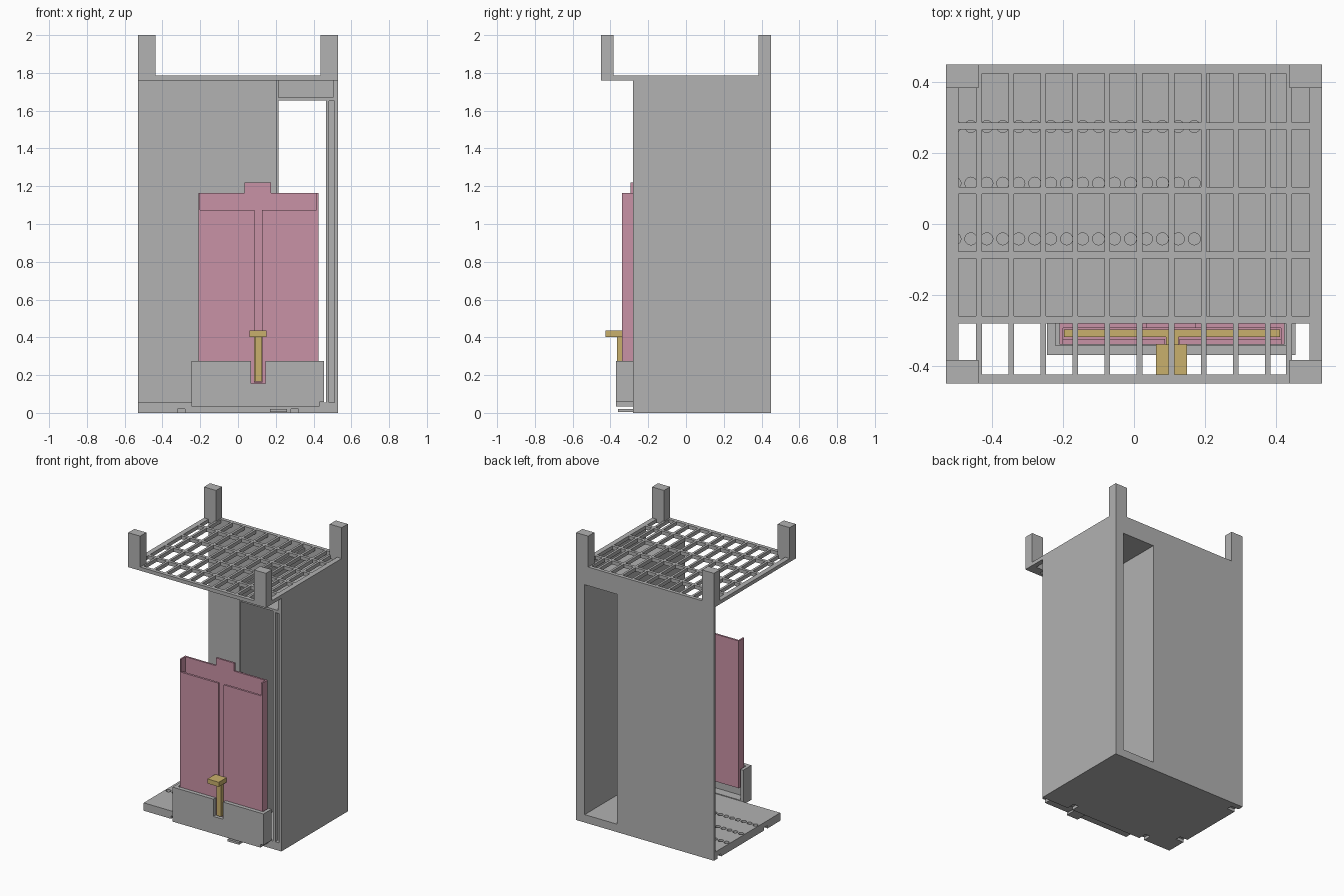
import bpy
import bmesh
from mathutils import Matrix, Vector

cube = bpy.data.objects.get("Cube")
if cube:
    bpy.data.objects.remove(cube, do_unlink=True)


def material(name, rgb):
    m = bpy.data.materials.new(name)
    m.use_nodes = True
    m.diffuse_color = (*rgb, 1)
    m.node_tree.nodes["Principled BSDF"].inputs["Base Color"].default_value = (*rgb, 1)
    return m


GREY = material("grey", (0.445, 0.445, 0.445))
PINK = material("pink", (0.584, 0.287, 0.381))
GOLD = material("gold", (0.584, 0.434, 0.15))


def add_box(bm, x0, x1, y0, y1, z0, z1):
    lo, hi = Vector((x0, y0, z0)), Vector((x1, y1, z1))
    mat = Matrix.Translation((lo + hi) / 2) @ Matrix.Diagonal((*(hi - lo), 1))
    bmesh.ops.create_cube(bm, size=1, matrix=mat)


def finish(bm, name, mat):
    mesh = bpy.data.meshes.new(name)
    bm.to_mesh(mesh)
    bm.free()
    ob = bpy.data.objects.new(name, mesh)
    bpy.context.collection.objects.link(ob)
    mesh.materials.append(mat)
    return ob


def boxes(name, mat, *dims):
    bm = bmesh.new()
    for d in dims:
        add_box(bm, *d)
    return finish(bm, name, mat)


def cut(ob, cutter):
    """Subtract the cutter from the object, then drop the cutter."""
    mod = ob.modifiers.new("cut", "BOOLEAN")
    mod.operation = "DIFFERENCE"
    mod.solver = "EXACT"
    mod.object = cutter
    cutter.hide_render = True
    bpy.context.view_layer.update()
    deps = bpy.context.evaluated_depsgraph_get()
    mesh = bpy.data.meshes.new_from_object(ob.evaluated_get(deps))
    ob.modifiers.clear()
    ob.data = mesh
    bpy.data.objects.remove(cutter, do_unlink=True)


W, D = 0.53, 0.45          # half width and half depth
FRONT = -0.28              # front edge of the cabinet body
GRID, TOP = 1.76, 1.785    # underside and top of the grid
FLOOR = 0.055

# Floor plate with blind peg holes and connector slots
floor = boxes("floor_plate", GREY, (-W, W, FRONT, D, 0, FLOOR))
bm = bmesh.new()
for y in (0.275, 0.115, -0.042):
    for i in range(16):
        bmesh.ops.create_cone(bm, cap_ends=True, segments=16, radius1=0.017, radius2=0.017,
                              depth=0.06, matrix=Matrix.Translation((-0.505 + 0.045 * i, y, 0.055)))
for x in (-0.3, 0.3):
    add_box(bm, x - 0.02, x + 0.02, FRONT - 0.1, FRONT + 0.06, -0.1, 0.02)
for y in (-0.12, 0.39):
    add_box(bm, -W - 0.1, -W + 0.06, y - 0.02, y + 0.02, -0.1, 0.02)
cut(floor, finish(bm, "floor_cutter", GREY))
boxes("connector_tab", GREY, (0.17, 0.26, -0.36, FRONT, 0.005, 0.02))

# Back wall with its tall opening
back = boxes("back_wall", GREY, (-W, W, D - 0.02, D, 0, TOP))
cut(back, boxes("back_cutter", GREY, (0.215, 0.465, D - 0.1, D + 0.1, FLOOR, 1.655)))

# Side wall: thick lower part with a groove in its front edge, thin above
wall = boxes("left_wall", GREY, (0.465, W, FRONT, D, 0, 1.655))
cut(wall, boxes("groove_cutter", GREY, (0.483, 0.51, FRONT - 0.1, FRONT + 0.03, FLOOR, 1.65)))
boxes("left_wall_top", GREY, (0.503, W, FRONT, D, 1.655, TOP))

# Narrow compartment: divider and ceiling
boxes("divider", GREY, (0.203, 0.215, FRONT, D, FLOOR, GRID))
boxes("compartment_ceiling", GREY, (0.205, 0.503, FRONT, D, 1.655, 1.67))

# Top grid: frame and crossing bars
bm = bmesh.new()
for s in (-1, 1):
    add_box(bm, *sorted((s * W, s * 0.495)), -D, D, GRID, TOP)
    add_box(bm, -W, W, *sorted((s * D, s * 0.425)), GRID, TOP)
for x in [-0.437 + 0.0905 * i for i in range(10)] + [0.437]:
    add_box(bm, x - 0.008, x + 0.008, -D, D, GRID, TOP)
for i in range(4):
    y = -0.27 + 0.182 * i
    add_box(bm, -W, W, y - 0.01, y + 0.01, GRID, TOP)
finish(bm, "top_grid", GREY)

# Corner posts
for sx, side in ((-1, "right"), (1, "left")):
    for sy, end in ((-1, "front"), (1, "back")):
        boxes(f"{end}_{side}_post", GREY,
              (*sorted((sx * W, sx * 0.438)), *sorted((sy * D, sy * 0.383)), GRID, 2.0))

# Tray that holds the panel, notched at the front
tray = boxes("tray", GREY, (-0.245, 0.455, -0.37, FRONT, 0.035, 0.275))
cut(tray, boxes("tray_hollow", GREY, (-0.222, 0.432, -0.343, -0.2, 0.06, 0.4)))
cut(tray, boxes("tray_notch", GREY, (0.07, 0.145, -0.5, -0.3, 0.155, 0.4)))
cut(tray, boxes("tray_step", GREY, (0.432, 0.6, -0.5, -0.2, 0, 0.058)))

# Hollow panel: back plate, rims, and a front plate split by a slot
BOT, RIM = 0.14, 1.165
boxes("panel_back", PINK, (-0.21, 0.425, -0.293, FRONT, BOT, RIM))
boxes("panel_tab", PINK, (0.035, 0.175, -0.293, FRONT, RIM, 1.22))
boxes("panel_rims", PINK,
      (-0.21, -0.2, -0.34, -0.293, BOT, RIM),
      (0.415, 0.425, -0.34, -0.293, BOT, RIM),
      (-0.2, 0.415, -0.34, -0.293, BOT, 0.16))
boxes("panel_front", PINK,
      (-0.2, 0.087, -0.34, -0.325, 0.16, 1.075),
      (0.128, 0.415, -0.34, -0.325, 0.16, 1.075))

# Slider plate inside the panel, with its stem and handle
boxes("slider_plate", GOLD, (-0.197, 0.412, -0.319, -0.297, 0.165, 0.405))
boxes("slider_stem", GOLD, (0.09, 0.125, -0.365, -0.319, 0.165, 0.405))
boxes("slider_handle", GOLD, (0.062, 0.15, -0.425, -0.34, 0.403, 0.435))
